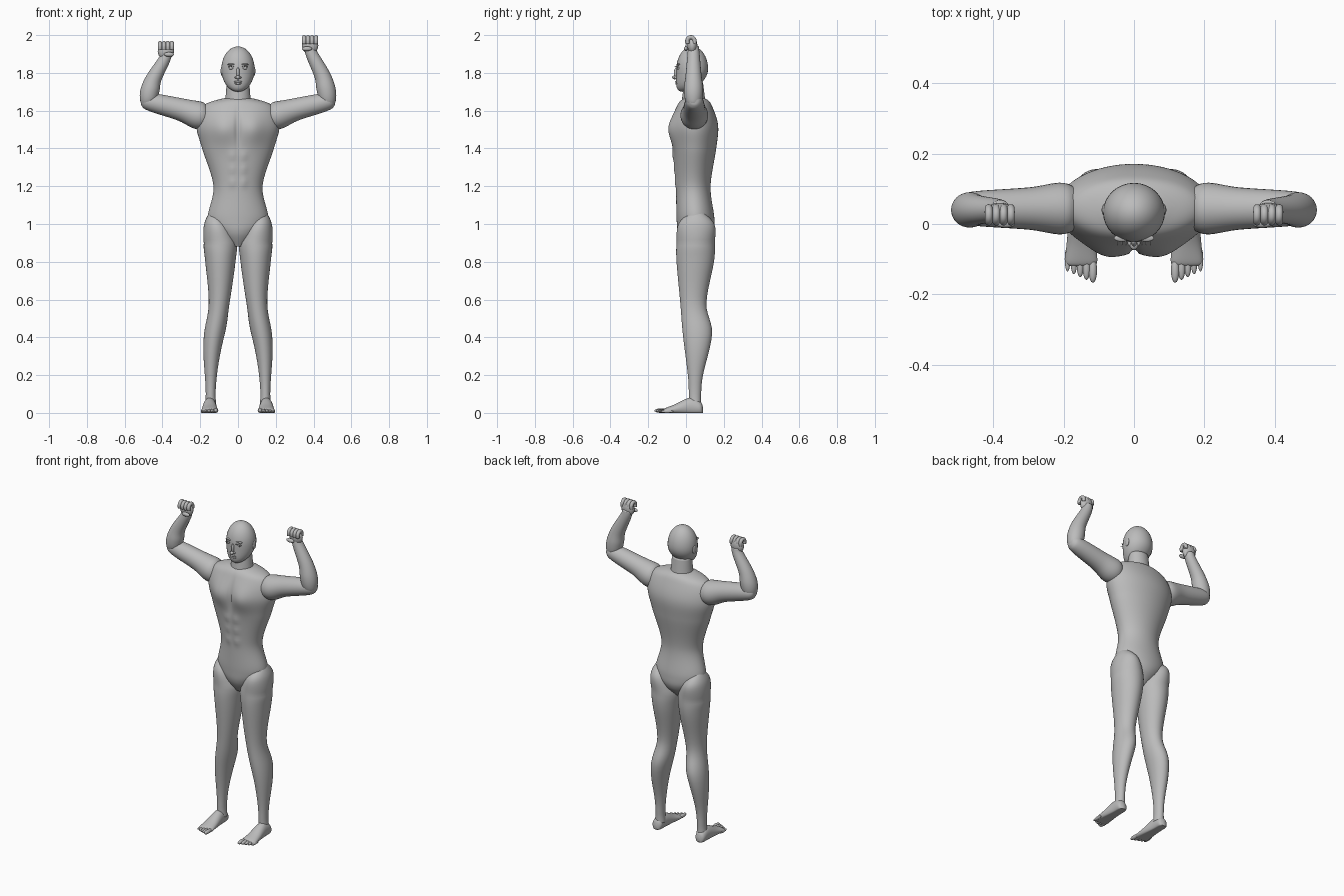
import bpy, bmesh, math
from mathutils import Vector, Matrix

cube = bpy.data.objects.get("Cube")
if cube:
    bpy.data.objects.remove(cube)

tone = (.5, .5, .5, 1)
grey = bpy.data.materials.new("plain grey")
grey.use_nodes = True
grey.diffuse_color = tone
grey.node_tree.nodes["Principled BSDF"].inputs["Base Color"].default_value = tone

across, depth, up = Matrix.Identity(3)


def finish(name, bm, shape=None):
    """Reshape the vertices, smooth the faces and add the part to the scene."""
    if shape:
        for vert in bm.verts:
            shape(vert.co)
    bmesh.ops.recalc_face_normals(bm, faces=bm.faces)
    for face in bm.faces:
        face.smooth = True
    mesh = bpy.data.meshes.new(name)
    bm.to_mesh(mesh)
    bm.free()
    mesh.materials.append(grey)
    part = bpy.data.objects.new(name, mesh)
    bpy.context.collection.objects.link(part)


def spline(rows, steps):
    """Smooth curve through rows of numbers."""
    curve = []
    last = len(rows) - 1
    for i in range(last):
        before, start, end, after = rows[max(i - 1, 0)], rows[i], rows[i + 1], rows[min(i + 2, last)]
        for step in range(steps):
            t = step / steps
            curve.append([
                b + t / 2 * (c - a + t * (2 * a - 5 * b + 4 * c - d + t * (3 * (b - c) + d - a)))
                for a, b, c, d in zip(before, start, end, after)])
    return curve + [list(rows[last])]


def tube(name, rows, ref=depth, axis=None, sides=32, steps=6, shape=None):
    """Loft ellipses along rows of x, y, z, radius across, radius along ref."""
    rows = spline(rows, steps)
    bm = bmesh.new()
    rings = []
    for i, (x, y, z, wide, deep) in enumerate(rows):
        previous, following = rows[max(i - 1, 0)], rows[min(i + 1, len(rows) - 1)]
        along = axis or (Vector(following[:3]) - Vector(previous[:3])).normalized()
        u = ref.cross(along).normalized() * max(wide, .002)
        v = along.cross(u).normalized() * max(deep, .002)
        angles = [math.tau * k / sides for k in range(sides)]
        rings.append([bm.verts.new(Vector((x, y, z)) + u * math.cos(a) + v * math.sin(a))
                      for a in angles])
    for lower, upper in zip(rings, rings[1:]):
        for k in range(sides):
            bm.faces.new((lower[k - 1], lower[k], upper[k], upper[k - 1]))
    bm.faces.new(rings[0])
    bm.faces.new(rings[-1])
    finish(name, bm, shape)


def column(name, rows, **options):
    """Upright loft through rows of height, half width, front and back."""
    tube(name, [(0, (front + back) / 2, z, wide, (back - front) / 2)
                for z, wide, front, back in rows], axis=up, **options)


def limb(name, side, y, rows, **options):
    """Round loft through rows of distance from the middle, height and radius."""
    tube(name, [(side * x, y, z, r, r) for x, z, r in rows], **options)


def ball(name, loc, radii, shape=None):
    bm = bmesh.new()
    place = Matrix.Translation(loc) @ Matrix.Diagonal((*radii, 1))
    bmesh.ops.create_uvsphere(bm, u_segments=32, v_segments=20, radius=1, matrix=place)
    finish(name, bm, shape)


def bump(x, z, centre_x, centre_z, wide, tall):
    return math.exp(-((x - centre_x) / wide) ** 2 - ((z - centre_z) / tall) ** 2)


def muscles(p):
    """Chest with a cleft, and three rows of stomach muscles."""
    x = abs(p.x)
    swell = .02 * bump(x, p.z, .08, 1.5, .06, .08) - .016 * bump(x, p.z, 0, 1.5, .01, .09)
    for row in range(3):
        swell += .006 * bump(x, p.z, .03, 1.22 + row * .07, .02, .025)
    p.y -= swell * min(1, max(0, .04 - p.y) / .05)


def jaw(p):
    """Bring the lower head forward to the chin."""
    drop = max(0, 1.82 - p.z) / .12
    p.y -= .05 * drop ** 2


def on_ground(p):
    p.z = max(p.z, 0)


# Trunk and neck
column("torso", [
    (.88, .03, 0, .08), (.95, .11, -.04, .14), (1.03, .16, -.05, .15), (1.2, .13, -.054, .13),
    (1.4, .19, -.07, .16), (1.52, .22, -.08, .17), (1.62, .19, -.05, .14),
    (1.66, .1, -.02, .11), (1.67, .02, .02, .06)],
    sides=96, steps=12, shape=muscles)
column("neck", [(1.6, .075, -.03, .11), (1.67, .066, -.02, .1), (1.75, .06, -.01, .09)])

# Head and face
ball("head", (0, .033, 1.82), (.088, .084, .12), jaw)
ball("nose_bridge", (0, -.05, 1.8), (.009, .014, .03))
ball("nose_tip", (0, -.06, 1.776), (.012, .014, .01))
for height in (1.744, 1.753):
    ball("lip", (0, -.049, height), (.02, .008, .006))
for side in (-1, 1):
    ball("nostril", (side * .01, -.054, 1.775), (.008, .01, .006))
    ball("eye", (side * .035, -.037, 1.825), (.014, .012, .009))
    ball("brow", (side * .035, -.04, 1.845), (.022, .01, .005))
    ball("ear", (side * .085, .04, 1.81), (.007, .016, .026))
    for k in (-1, 0, 1):
        root = side * (.035 + k * .012)
        tube("eyelash", [(root, -.04, 1.83, .003, .003), (root, -.06, 1.836, 0, 0)],
             ref=across, sides=8)

# Legs, feet and toes
for side in (-1, 1):
    def stance(p):
        """Thighs close together, shins further apart, hips flared."""
        inward = .052 / (1 + math.exp((.45 - p.z) / .07))
        p.x += side * (.145 - inward + .2 * max(0, p.z - .9))

    column("leg", [
        (1.07, .02, .03, .08), (1, .066, -.04, .15), (.9, .088, -.05, .153), (.8, .08, -.05, .148),
        (.58, .055, -.03, .108), (.42, .055, -.017, .138), (.2, .032, .01, .09),
        (.1, .026, .015, .08), (.04, .03, .015, .08)], sides=40, shape=stance)
    tube("foot", [(side * .15, y, tall * .4, wide, tall * .6) for y, wide, tall in (
        (.09, .01, .03), (.075, .03, .06), (.02, .034, .08), (-.06, .042, .045),
        (-.11, .045, .025), (-.12, .03, .015))],
        ref=up, axis=-depth, shape=on_ground)
    for i in range(5):
        thick = .012 - i * .001
        ball("toe", (side * (.117 + i * .018), i * .008 - .132, thick), (thick, .035, thick))

# Raised arms and fists, the right one slightly lower
for side, lower in ((-1, .03), (1, 0)):
    def bend(p):
        p.z -= lower * max(0, p.z - 1.65) / .25

    limb("upper_arm", side, .044, [
        (.14, 1.57, .04), (.2, 1.573, .073), (.3, 1.605, .06), (.46, 1.645, .048),
        (.505, 1.655, .03), (.518, 1.656, 0)])
    limb("forearm", side, .04, [
        (.49, 1.615, 0), (.485, 1.63, .03), (.475, 1.665, .046), (.465, 1.72, .05),
        (.445, 1.79, .042), (.39, 1.9, .032), (.38, 1.94, .028)], shape=bend)
    ball("palm", (side * .382, .034, 1.945 - lower), (.043, .026, .046))
    ball("thumb", (side * .365, 0, 1.928 - lower), (.027, .011, .012))
    for i in range(4):
        curl = [k * .8 - .4 for k in range(6)]
        tube("finger", [(side * (.35 + i * .021), .026 + .02 * math.cos(a),
                         1.965 - lower + .024 * math.sin(a), .011, .011) for a in curl],
             ref=across, sides=14)
